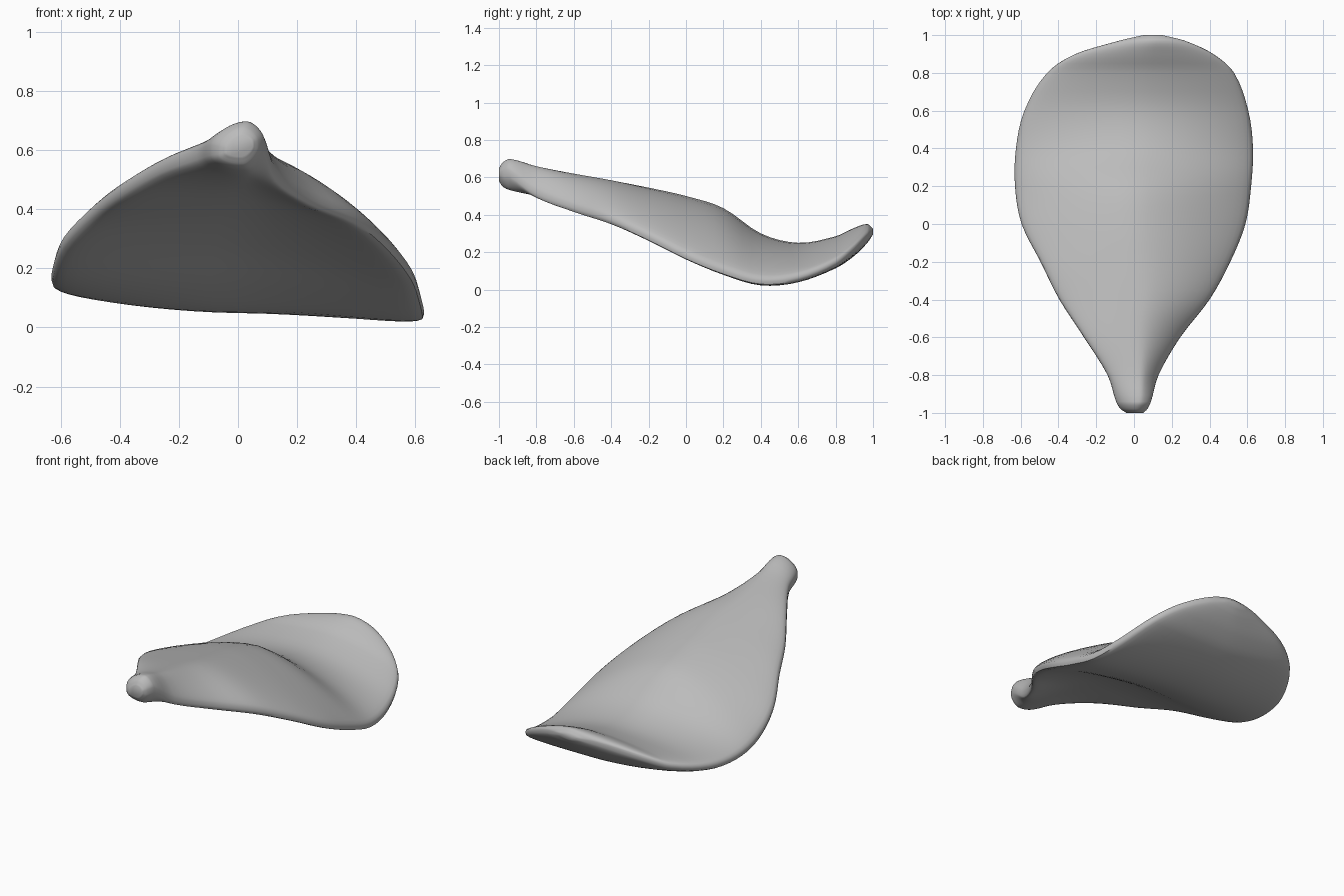
import bpy, bmesh, math

cube = bpy.data.objects.get("Cube")
if cube:
    bpy.data.objects.remove(cube, do_unlink=True)

# Cross-sections along the petal:
# y, edge x (-), edge x (+), edge height (-), ridge top, ridge underside,
# edge height (+), rim half thickness, ridge shift
STATIONS = [
    (-1.00, -0.04, 0.05, 0.60, 0.65, 0.58, 0.62, 0.02, 0.2),
    (-0.98, -0.07, 0.07, 0.60, 0.68, 0.55, 0.62, 0.04, 0.3),
    (-0.94, -0.095, 0.09, 0.60, 0.70, 0.53, 0.62, 0.05, 0.4),
    (-0.80, -0.14, 0.13, 0.585, 0.66, 0.50, 0.515, 0.05, 0.3),
    (-0.60, -0.265, 0.245, 0.54, 0.62, 0.465, 0.435, 0.052, 0.15),
    (-0.40, -0.395, 0.40, 0.465, 0.585, 0.415, 0.37, 0.055, 0.1),
    (-0.20, -0.495, 0.51, 0.39, 0.545, 0.35, 0.28, 0.055, 0.03),
    (0.00, -0.595, 0.59, 0.285, 0.50, 0.26, 0.18, 0.055, 0.0),
    (0.20, -0.63, 0.62, 0.19, 0.435, 0.14, 0.10, 0.055, 0.0),
    (0.40, -0.625, 0.63, 0.15, 0.30, 0.06, 0.045, 0.052, 0.0),
    (0.60, -0.58, 0.605, 0.155, 0.25, 0.055, 0.065, 0.05, 0.0),
    (0.80, -0.46, 0.53, 0.20, 0.285, 0.115, 0.145, 0.045, 0.0),
    (0.90, -0.31, 0.42, 0.255, 0.33, 0.18, 0.22, 0.04, 0.0),
    (0.97, -0.08, 0.27, 0.30, 0.35, 0.25, 0.285, 0.03, 0.0),
    (1.00, 0.05, 0.15, 0.31, 0.325, 0.295, 0.31, 0.01, 0.0),
]
RING = 48
STEPS = 4


def spline(i, f):
    """Smooth blend between station i and i + 1, allowing for uneven spacing."""
    last = len(STATIONS) - 1
    a, b = STATIONS[i], STATIONS[i + 1]
    h = b[0] - a[0]

    def slope(k, c):
        p, q = STATIONS[max(k - 1, 0)], STATIONS[min(k + 1, last)]
        return (q[c] - p[c]) / (q[0] - p[0])

    out = [a[0] + h * f]
    for c in range(1, len(a)):
        out.append((2*f**3 - 3*f**2 + 1) * a[c] + (f**3 - 2*f**2 + f) * h * slope(i, c)
                   + (3*f**2 - 2*f**3) * b[c] + (f**3 - f**2) * h * slope(i + 1, c))
    return out


def ring_points(y, x0, x1, z0, top, under, z1, rim, shift):
    """Closed section: rounded rims, with top and underside arched over the ridge."""
    for k in range(RING):
        a = 2 * math.pi * k / RING
        t, s = math.cos(a), math.sin(a)
        if t > shift:
            edge, d = z1, (t - shift) / (1 - shift)
        else:
            edge, d = z0, (shift - t) / (1 + shift)
        side = 1 if s >= 0 else -1
        centre = (top if side > 0 else under) - side * rim
        z = edge + (centre - edge) * (1 - d ** 1.6)
        z += side * rim * abs(s) ** 0.55
        yield ((x0 + x1) / 2 + t * (x1 - x0) / 2, y, z)


# Petal body
bm = bmesh.new()
sections = [spline(i, j / STEPS) for i in range(len(STATIONS) - 1) for j in range(STEPS)]
sections.append(STATIONS[-1])
rings = [[bm.verts.new(p) for p in ring_points(*s)] for s in sections]
for r0, r1 in zip(rings, rings[1:]):
    for k in range(RING):
        n = (k + 1) % RING
        bm.faces.new((r0[k], r0[n], r1[n], r1[k]))
bm.faces.new(rings[0])
bm.faces.new(rings[-1])
bmesh.ops.recalc_face_normals(bm, faces=bm.faces)

mesh = bpy.data.meshes.new("petal")
bm.to_mesh(mesh)
bm.free()
petal = bpy.data.objects.new("petal", mesh)
bpy.context.collection.objects.link(petal)

# Plain grey material
grey = bpy.data.materials.new("light grey")
grey.use_nodes = True
colour = (0.5, 0.5, 0.5, 1)
grey.diffuse_color = colour
grey.node_tree.nodes["Principled BSDF"].inputs["Base Color"].default_value = colour
mesh.materials.append(grey)

# Smooth shading with sharp tip edges kept
bpy.ops.object.select_all(action='DESELECT')
petal.select_set(True)
bpy.context.view_layer.objects.active = petal
bpy.ops.object.shade_smooth_by_angle(angle=math.radians(50))
